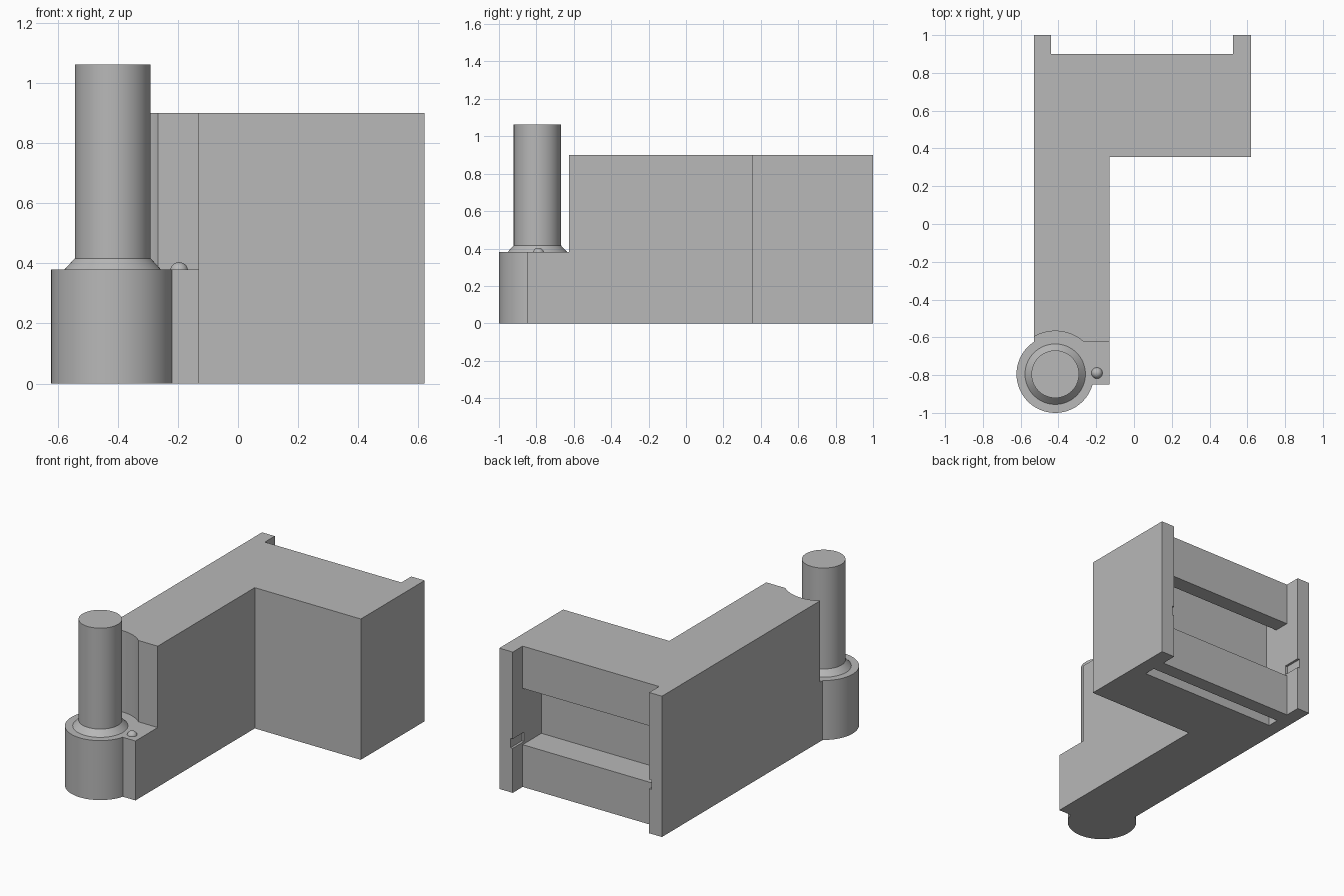
import bpy, bmesh, math
from mathutils import Matrix

cube = bpy.data.objects.get("Cube")
if cube:
    bpy.data.objects.remove(cube, do_unlink=True)

grey = bpy.data.materials.new("plain_grey")
grey.use_nodes = True
colour = (0.48, 0.48, 0.48, 1)
grey.diffuse_color = colour
grey.node_tree.nodes["Principled BSDF"].inputs["Base Color"].default_value = colour

POST_X, POST_Y = -0.417, -0.795
SHELF = 0.38
HEIGHT = 0.9


def finish(name, bm):
    bmesh.ops.recalc_face_normals(bm, faces=bm.faces)
    mesh = bpy.data.meshes.new(name)
    bm.to_mesh(mesh)
    bm.free()
    obj = bpy.data.objects.new(name, mesh)
    bpy.context.collection.objects.link(obj)
    mesh.materials.append(grey)
    return obj


def box(name, x, y, z):
    bm = bmesh.new()
    bmesh.ops.create_cube(bm, size=1)
    for v in bm.verts:
        for i, (lo, hi) in enumerate((x, y, z)):
            v.co[i] = hi if v.co[i] > 0 else lo
    return finish(name, bm)


def prism(name, outline, z0, z1):
    bm = bmesh.new()
    base = bm.faces.new([bm.verts.new((x, y, z0)) for x, y in outline])
    top = bmesh.ops.extrude_face_region(bm, geom=[base])["geom"]
    for v in top:
        if isinstance(v, bmesh.types.BMVert):
            v.co.z = z1
    return finish(name, bm)


def round_part(name, r0, r1, z0, z1):
    bm = bmesh.new()
    bmesh.ops.create_cone(bm, cap_ends=True, segments=64, radius1=r0, radius2=r1, depth=z1 - z0,
                          matrix=Matrix.Translation((POST_X, POST_Y, (z0 + z1) / 2)))
    return finish(name, bm)


def combine(target, tool, operation):
    tool.hide_render = True
    mod = target.modifiers.new("combine", "BOOLEAN")
    mod.operation, mod.object, mod.solver = operation, tool, "EXACT"
    graph = bpy.context.evaluated_depsgraph_get()
    result = bpy.data.meshes.new_from_object(target.evaluated_get(graph))
    target.modifiers.clear()
    target.data = result
    bpy.data.objects.remove(tool, do_unlink=True)


def smooth(obj):
    bpy.ops.object.select_all(action="DESELECT")
    obj.select_set(True)
    bpy.context.view_layer.objects.active = obj
    bpy.ops.object.shade_smooth_by_angle(angle=math.radians(25))


# L-shaped bracket body with two flanges at the back
LEFT, RIGHT = 0.525, -0.44
body = prism("bracket_body", [
    (-0.53, -0.85), (-0.13, -0.85), (-0.13, 0.355), (0.62, 0.355), (0.62, 1),
    (LEFT, 1), (LEFT, 0.9), (RIGHT, 0.9), (RIGHT, 1), (-0.53, 1)], 0, HEIGHT)

# round socket at the front, then the lowered shelf and curved clearance
combine(body, round_part("socket", 0.205, 0.205, 0, 0.6), "UNION")
combine(body, box("shelf_cut", (-0.8, 0.1), (-1.2, -0.625), (SHELF, 1.2)), "DIFFERENCE")
combine(body, round_part("clearance_cut", 0.228, 0.228, SHELF, 1.2), "DIFFERENCE")

# back pocket, hidden groove above it and blind slot underneath
combine(body, box("pocket_cut", (RIGHT, LEFT), (0.71, 0.95), (0.27, 0.63)), "DIFFERENCE")
combine(body, box("groove_cut", (RIGHT, LEFT), (0.71, 0.8), (0.6, 0.75)), "DIFFERENCE")
combine(body, box("slot_cut", (RIGHT, LEFT), (0.735, 0.81), (-0.1, 0.15)), "DIFFERENCE")

# small notches on the inner faces of both flanges
for x in ((LEFT - 0.02, LEFT + 0.015), (RIGHT - 0.015, RIGHT + 0.02)):
    combine(body, box("notch_cut", x, (0.885, 1.1), (0.285, 0.345)), "DIFFERENCE")
smooth(body)

# upright post with its sloped collar
smooth(round_part("collar", 0.16, 0.126, SHELF, 0.417))
smooth(round_part("post", 0.126, 0.126, SHELF, 1.062))

# locating bump on the shelf
bm = bmesh.new()
bmesh.ops.create_uvsphere(bm, u_segments=32, v_segments=16, radius=0.03,
                          matrix=Matrix.Translation((-0.196, -0.789, 0.374)))
smooth(finish("locating_bump", bm))
